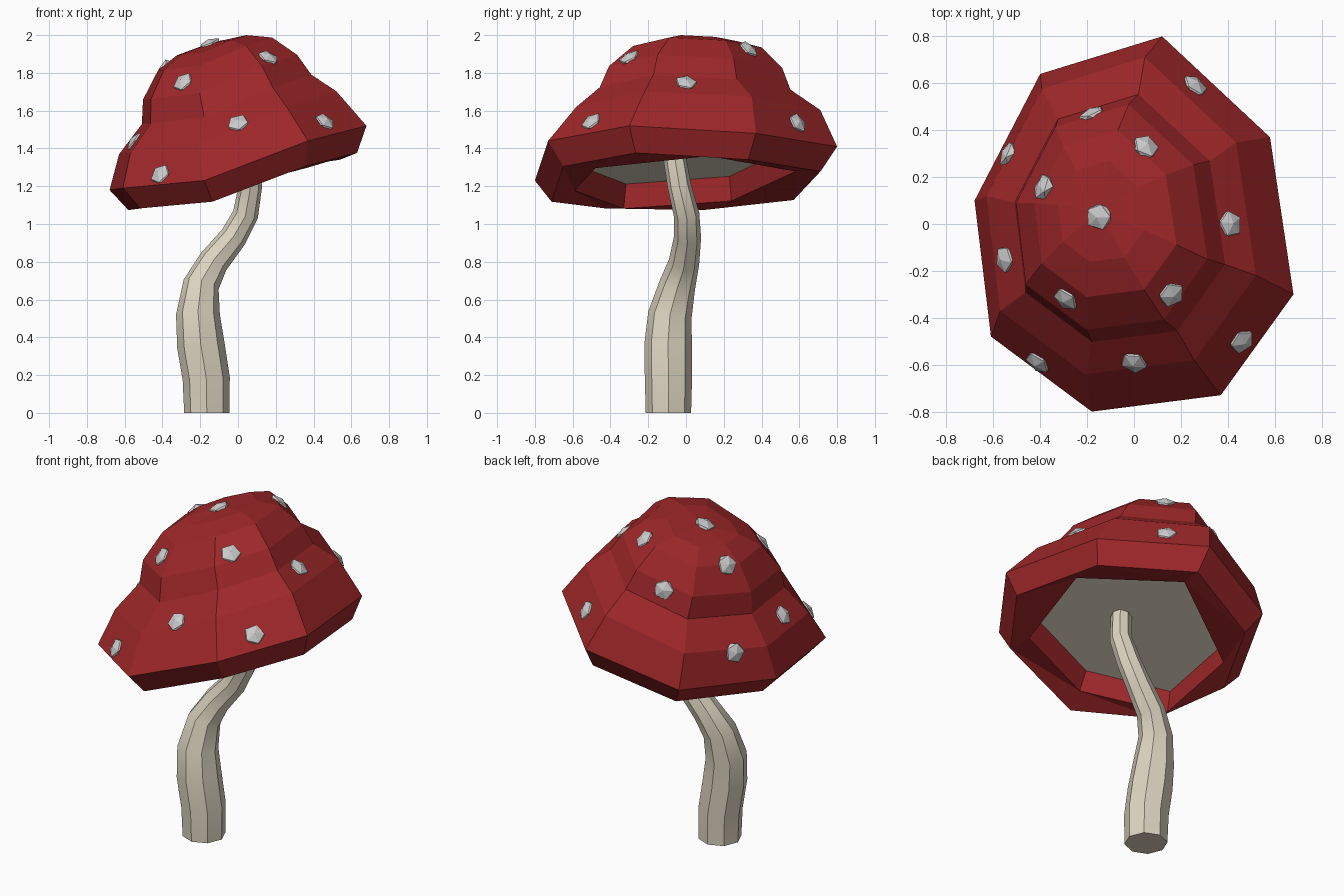
import bpy, bmesh
from mathutils import Vector
from mathutils.bvhtree import BVHTree

if "Cube" in bpy.data.objects:
    bpy.data.objects.remove(bpy.data.objects["Cube"])


def material(name, color):
    m = bpy.data.materials.new(name)
    m.diffuse_color = (*color, 1)
    m.use_nodes = True
    m.node_tree.nodes["Principled BSDF"].inputs["Base Color"].default_value = m.diffuse_color
    return m


def add_ring(bm, points):
    return [bm.verts.new(p) for p in points]


def skin(bm, a, b):
    n = len(a)
    for i in range(n):
        j = (i + 1) % n
        bm.faces.new((a[i], a[j], b[j], b[i]))


def finish(bm, name, mat=None):
    bmesh.ops.recalc_face_normals(bm, faces=bm.faces[:])
    me = bpy.data.meshes.new(name)
    bm.to_mesh(me)
    ob = bpy.data.objects.new(name, me)
    bpy.context.collection.objects.link(ob)
    if mat:
        me.materials.append(mat)
    return ob


red = material("cap_red", (0.34, 0.02, 0.022))
cream = material("stem_cream", (0.72, 0.66, 0.53))

# Tilted octagonal cap: one irregular rim, scaled up the leaning axis
rim = [Vector(p) for p in (
    (0.12, 0.80, 1.41), (-0.40, 0.64, 1.24), (-0.68, 0.10, 1.18), (-0.61, -0.48, 1.19),
    (-0.18, -0.80, 1.23), (0.37, -0.73, 1.44), (0.68, -0.30, 1.52), (0.58, 0.37, 1.48))]
base = Vector((0, 0, 1.35))
levels = [  # scale, extra tilt, centre
    (0.89, 0, (0.025, 0.0, 1.225)), (1.0, 0, (0, 0, 1.35)), (0.845, 1, (-0.055, 0.035, 1.538)),
    (0.66, 1, (-0.06, 0.025, 1.66)), (0.60, 1, (-0.095, 0.03, 1.778)),
    (0.445, 1, (-0.122, 0.045, 1.90)), (0.27, 1, (-0.14, 0.055, 1.947))]


def cap_point(p, s, tilt, c):
    d = (p - base) * s
    d.z += tilt * (0.045 * d.x + 0.015 * d.y)
    return Vector(c) + d


bm = bmesh.new()
rings = [add_ring(bm, [cap_point(p, *lv) for p in rim]) for lv in levels]
for a, b in zip(rings, rings[1:]):
    skin(bm, a, b)
apex = bm.verts.new((-0.15, 0.05, 1.957))
for i in range(8):
    bm.faces.new((rings[-1][i], rings[-1][(i + 1) % 8], apex))

# Six-sided opening under the cap, with a recessed wall
opening = [(0.12, 0.58), (-0.45, 0.24), (-0.52, -0.33), (-0.10, -0.59), (0.36, -0.48), (0.52, 0.12)]
lip_pts = [Vector((x, y, 1.225 + 0.25 * x + 0.04 * y)) for x, y in opening]
plate_pts = [Vector((p.x * 0.96 - 0.03, p.y * 0.96, p.z + 0.13)) for p in lip_pts]
lip = add_ring(bm, lip_pts)
wall = add_ring(bm, plate_pts)
skin(bm, lip, wall)


def loop_edges(ring):
    return [bm.edges.get((v, ring[(i + 1) % len(ring)])) for i, v in enumerate(ring)]


bmesh.ops.bridge_loops(bm, edges=loop_edges(rings[0]) + loop_edges(lip))
tree = BVHTree.FromBMesh(bm)
finish(bm, "cap", red)

# Pale plate closing the underside
bm = bmesh.new()
bm.faces.new(add_ring(bm, plate_pts)[::-1])
plate = finish(bm, "gill_plate", cream)
if plate.data.polygons[0].normal.z > 0:
    plate.data.flip_normals()

# Bent eight-sided stem: x, y, z, radius along its centre line
path = [(-0.165, -0.093, 0, 0.12), (-0.168, -0.093, 0.18, 0.125), (-0.197, -0.095, 0.36, 0.126),
        (-0.212, -0.085, 0.52, 0.116), (-0.195, -0.045, 0.68, 0.096), (-0.13, -0.01, 0.80, 0.081),
        (-0.025, 0.008, 0.93, 0.072), (0.04, 0.003, 1.05, 0.068), (0.065, -0.035, 1.2, 0.063),
        (0.04, -0.063, 1.37, 0.06)]
centres = [Vector(p[:3]) for p in path]
bm = bmesh.new()
rings = []
for i, p in enumerate(path):
    d = centres[min(i + 1, len(path) - 1)] - centres[max(i - 1, 0)]
    d = Vector((0, 0, 1)) if i == 0 else d.normalized()
    turn = Vector((0, 0, 1)).rotation_difference(d).to_matrix().to_4x4()
    turn.translation = centres[i]
    rings.append(bmesh.ops.create_circle(bm, segments=8, radius=p[3], matrix=turn)["verts"])
for a, b in zip(rings, rings[1:]):
    skin(bm, a, b)
bm.faces.new(rings[0])
bm.faces.new(rings[-1])
stem = finish(bm, "stem", cream)
bpy.context.view_layer.objects.active = stem
stem.select_set(True)
bpy.ops.object.shade_smooth_by_angle(angle=0.61)
stem.select_set(False)

# Raised five-sided spots, dropped onto the cap surface
spots = [(-0.15, 0.03), (0.05, 0.33), (0.26, 0.59), (0.41, 0.0), (0.46, -0.50), (0.16, -0.30),
         (0.0, -0.59), (-0.29, -0.32), (-0.41, -0.59), (-0.55, -0.15), (-0.54, 0.30),
         (-0.39, 0.16), (-0.18, 0.47)]
for k, (x, y) in enumerate(spots):
    hit, normal, _, _ = tree.ray_cast(Vector((x, y, 3)), Vector((0, 0, -1)))
    if normal.z < 0:
        normal = -normal
    bm = bmesh.new()
    bmesh.ops.create_icosphere(bm, subdivisions=1, radius=1)
    turn = normal.to_track_quat("Z", "Y")
    for v in bm.verts:
        v.co = hit + turn @ Vector((v.co.x * 0.063, v.co.y * 0.063, v.co.z * 0.032 - 0.006))
    finish(bm, f"spot_{k + 1}")
